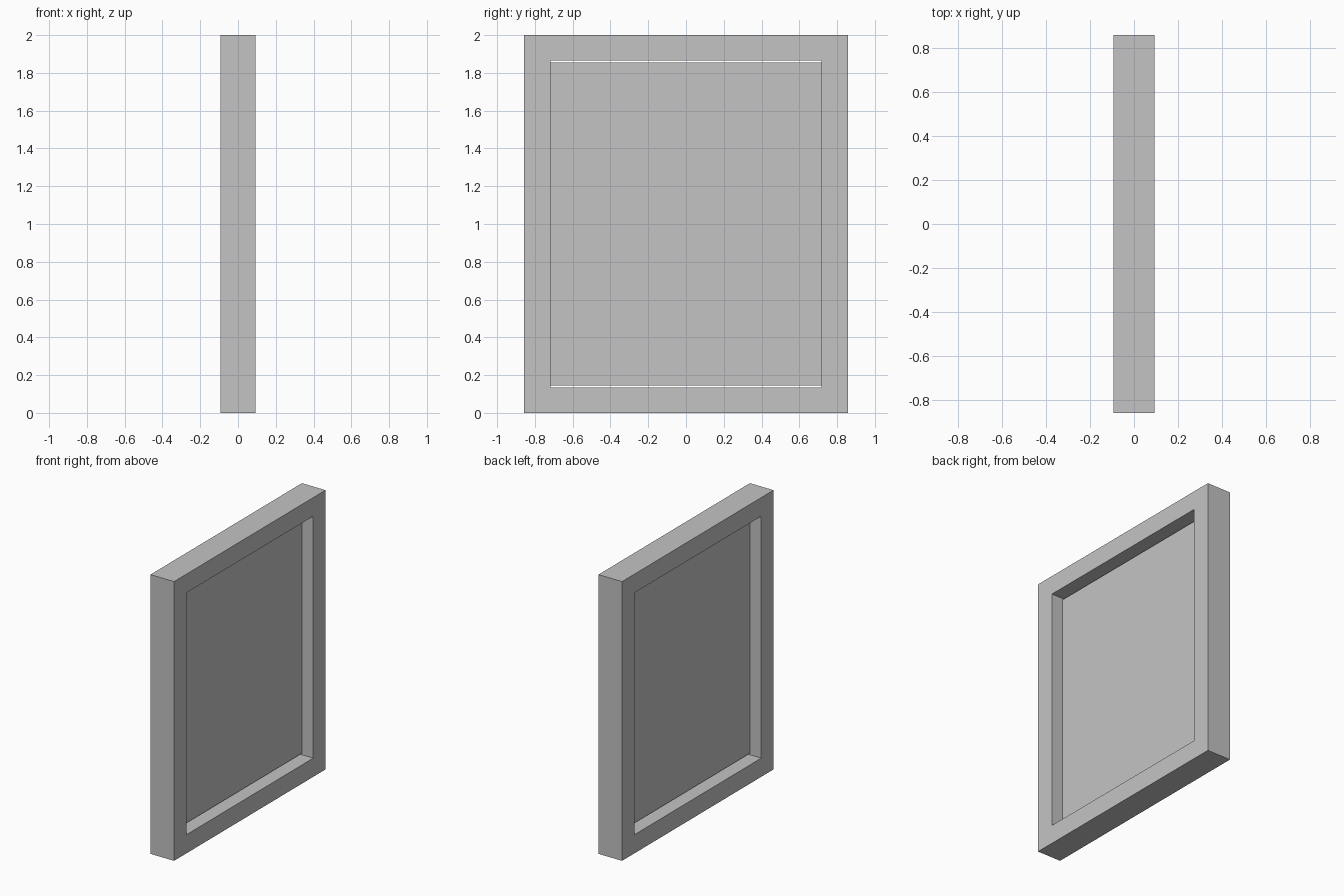
import bpy
import bmesh

cube = bpy.data.objects.get("Cube")
if cube:
    bpy.data.objects.remove(cube, do_unlink=True)

DEPTH, WIDTH, HEIGHT = 0.187, 1.714, 2.0
OPEN_W, OPEN_H = 1.435, 1.732
PANEL_T, PANEL_H = 0.008, 1.711

grey = bpy.data.materials.new("plain grey")
grey.use_nodes = True
colour = (0.55, 0.55, 0.55, 1)
grey.diffuse_color = colour
grey.node_tree.nodes["Principled BSDF"].inputs["Base Color"].default_value = colour


def add_object(name, bm):
    bmesh.ops.recalc_face_normals(bm, faces=bm.faces)
    mesh = bpy.data.meshes.new(name)
    bm.to_mesh(mesh)
    bm.free()
    mesh.materials.append(grey)
    obj = bpy.data.objects.new(name, mesh)
    bpy.context.collection.objects.link(obj)
    obj.location.z = HEIGHT / 2
    return obj


def ring(bm, x, width, height):
    corners = ((-1, -1), (1, -1), (1, 1), (-1, 1))
    return [bm.verts.new((x, y * width / 2, z * height / 2)) for y, z in corners]


# Rectangular frame: four rings joined into a closed loop
bm = bmesh.new()
half = DEPTH / 2
rings = [ring(bm, half, WIDTH, HEIGHT), ring(bm, half, OPEN_W, OPEN_H),
         ring(bm, -half, OPEN_W, OPEN_H), ring(bm, -half, WIDTH, HEIGHT)]
for r in range(4):
    a, b = rings[r], rings[(r + 1) % 4]
    for i in range(4):
        j = (i + 1) % 4
        bm.faces.new((a[i], a[j], b[j], b[i]))
add_object("frame", bm)

# Thin panel in the middle, with a narrow gap above and below
bm = bmesh.new()
bmesh.ops.create_cube(bm, size=1)
bmesh.ops.scale(bm, vec=(PANEL_T, OPEN_W, PANEL_H), verts=bm.verts)
add_object("panel", bm)
